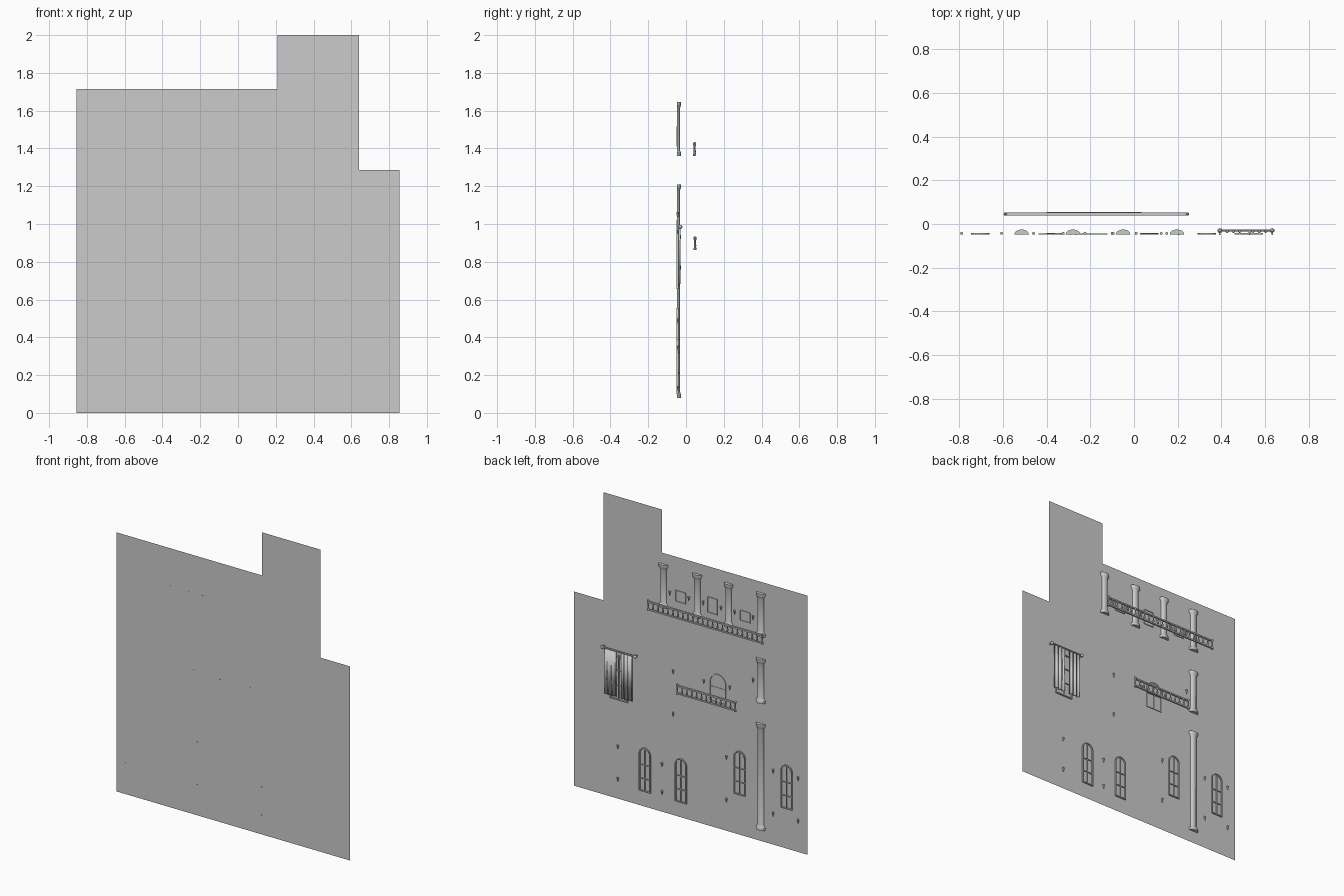
import bpy, bmesh, math
from mathutils import Matrix, Vector

if "Cube" in bpy.data.objects:
    bpy.data.objects.remove(bpy.data.objects["Cube"], do_unlink=True)

WALL = -0.05
grey = bpy.data.materials.new("plain_grey")
grey.use_nodes = True
grey.diffuse_color = (0.6, 0.6, 0.6, 1)
grey.node_tree.nodes["Principled BSDF"].inputs["Base Color"].default_value = (0.6, 0.6, 0.6, 1)


def finish(name, bm, smooth=False):
    bmesh.ops.recalc_face_normals(bm, faces=bm.faces)
    mesh = bpy.data.meshes.new(name)
    bm.to_mesh(mesh)
    bm.free()
    mesh.materials.append(grey)
    obj = bpy.data.objects.new(name, mesh)
    bpy.context.collection.objects.link(obj)
    if smooth:
        bpy.ops.object.select_all(action='DESELECT')
        obj.select_set(True)
        bpy.context.view_layer.objects.active = obj
        bpy.ops.object.shade_smooth_by_angle()
    return obj


def box(bm, x0, x1, y0, y1, z0, z1):
    m = Matrix.Translation(((x0 + x1) / 2, (y0 + y1) / 2, (z0 + z1) / 2))
    bmesh.ops.create_cube(bm, size=1, matrix=m @ Matrix.Diagonal((x1 - x0, y1 - y0, z1 - z0, 1)))


def lathe(bm, x, y, profile, sides=8):
    """Stack of rings from (radius, z) pairs, closed at both ends."""
    rings = [[bm.verts.new((x + r * math.cos(math.tau * i / sides),
                            y + r * math.sin(math.tau * i / sides), z))
              for i in range(sides)] for r, z in profile]
    for a, b in zip(rings, rings[1:]):
        for i in range(sides):
            j = (i + 1) % sides
            bm.faces.new((a[i], a[j], b[j], b[i]))
    bm.faces.new(rings[0])
    bm.faces.new(rings[-1])


def outline(x, half, z0, z1, arched):
    if not arched:
        return [(x - half, z0), (x + half, z0), (x + half, z1), (x - half, z1)]
    pts = [(x - half, z0), (x + half, z0)]
    for i in range(13):
        a = math.pi * i / 12
        pts.append((x + half * math.cos(a), z1 - half + half * math.sin(a)))
    return pts


def window(name, x, half, z0, z1, arched=True, bar=0.007, cross=(), mullion=True, depth=0.009):
    """Open frame with a mullion and cross bars."""
    bm = bmesh.new()
    loops = []
    for shape in (outline(x, half, z0, z1, arched),
                  outline(x, half - bar, z0 + bar, z1 - bar, arched)):
        for y in (WALL + 0.001, WALL + depth):
            loops.append([bm.verts.new((px, y, pz)) for px, pz in shape])
    n = len(loops[0])
    for a, b in ((0, 1), (1, 3), (3, 2), (2, 0)):
        for i in range(n):
            j = (i + 1) % n
            bm.faces.new((loops[a][i], loops[a][j], loops[b][j], loops[b][i]))
    y0, y1 = WALL + 0.001, WALL + depth - 0.002
    if mullion:
        box(bm, x - bar / 3, x + bar / 3, y0, y1, z0 + bar / 2, z1 - bar / 2)
    for z in cross:
        box(bm, x - half + bar / 2, x + half - bar / 2, y0, y1, z - bar / 3, z + bar / 3)
    finish(name, bm)


def column(name, x, z0, z1):
    """Half-round engaged column with stepped base and capital."""
    bm = bmesh.new()
    h = z1 - z0
    steps = [(0.033, 0), (0.033, 0.016), (0.028, 0.022), (0.022, 0.032),
             (0.022, h - 0.036), (0.026, h - 0.026), (0.033, h - 0.016), (0.033, h)]
    rings = []
    for r, z in steps:
        ring = [bm.verts.new((x + r * math.cos(math.pi * i / 8),
                              WALL + 0.003 + 0.66 * r * math.sin(math.pi * i / 8), z0 + z))
                for i in range(9)]
        rings.append(ring)
    for a, b in zip(rings, rings[1:]):
        for i in range(9):
            j = (i + 1) % 9
            bm.faces.new((a[i], a[j], b[j], b[i]))
    bm.faces.new(rings[0])
    bm.faces.new(rings[-1])
    finish(name, bm, True)


def railing(name, x0, x1, y, z, count):
    """Balustrade with turned balusters and end posts."""
    bm = bmesh.new()
    box(bm, x0, x1, y - 0.005, y + 0.005, z + 0.003, z + 0.012)
    box(bm, x0, x1, y - 0.006, y + 0.006, z + 0.054, z + 0.063)
    for i in range(1, count):
        x = x0 + (x1 - x0) * i / count
        lathe(bm, x, y, [(0.003, z + 0.012), (0.007, z + 0.024), (0.003, z + 0.038), (0.005, z + 0.054)])
    for x in (x0, x1):
        lathe(bm, x, y, [(0.008, z), (0.008, z + 0.01), (0.005, z + 0.016), (0.005, z + 0.052),
                         (0.008, z + 0.058), (0.008, z + 0.068), (0.003, z + 0.073)])
    finish(name, bm, True)


# Stepped facade sheet
bm = bmesh.new()
corners = [(-0.855, 0), (0.855, 0), (0.855, 1.285), (0.64, 1.285),
           (0.64, 2), (0.21, 2), (0.21, 1.715), (-0.855, 1.715)]
bm.faces.new([bm.verts.new((x, WALL, z)) for x, z in corners])
finish("facade_wall", bm)

# Ground floor arched windows
for i, (x, z) in enumerate([(0.334, 0.1), (0.07, 0.1), (-0.36, 0.265), (-0.704, 0.265)]):
    window(f"ground_window_{i + 1}", x, 0.042, z, z + 0.29, cross=(z + 0.085, z + 0.175))

# Balcony door and small top frames
window("balcony_door", -0.2, 0.06, 0.83, 1.02, bar=0.005, cross=(0.93,), depth=0.006)
for i, (x, z0, z1) in enumerate([(0.072, 1.42, 1.495), (-0.16, 1.41, 1.515), (-0.4, 1.42, 1.49)]):
    window(f"top_frame_{i + 1}", x, 0.038, z0, z1, arched=False, bar=0.004, mullion=False, depth=0.006)

# Engaged columns
for i, x in enumerate((0.197, -0.05, -0.28, -0.515)):
    column(f"top_column_{i + 1}", x, 1.36, 1.645)
column("middle_column", -0.515, 0.92, 1.21)
column("ground_column", -0.515, 0.08, 0.78)

# Balustrades
railing("top_railing", -0.59, 0.245, 0.046, 1.36, 23)
railing("middle_railing", -0.395, 0.03, 0.048, 0.862, 12)

# Wall lamps: a flared cup on a bracket that pierces the wall
lamps = [(x, z) for x in (-0.79, -0.607, -0.265) for z in (0.205, 0.487)]
lamps += [(0.207, 0.13), (0.207, 0.315), (0.53, 0.13), (0.53, 0.345), (0.125, 0.67),
          (0.125, 0.95), (-0.1, 0.945), (-0.29, 0.955), (-0.46, 1.05)]
lamps += [(x, 1.465) for x in (0.15, 0.01, -0.095, -0.225, -0.325, -0.46)]
bm = bmesh.new()
for x, z in lamps:
    lathe(bm, x, -0.043, [(0.002, z - 0.014), (0.004, z - 0.004), (0.007, z + 0.008), (0.007, z + 0.013)])
    box(bm, x - 0.002, x + 0.002, WALL - 0.001, -0.043, z - 0.004, z + 0.002)
finish("wall_lamps", bm)

# Curtained window
window("curtained_window", 0.525, 0.065, 0.655, 0.95, arched=False, cross=(0.75, 0.85))

# Curtain rod with end knobs and brackets
bm = bmesh.new()
turn = Matrix.Translation((0.513, -0.03, 0.985)) @ Matrix.Rotation(math.pi / 2, 4, 'Y')
bmesh.ops.create_cone(bm, cap_ends=True, segments=10, radius1=0.005, radius2=0.005, depth=0.24, matrix=turn)
for x in (0.393, 0.633):
    bmesh.ops.create_uvsphere(bm, u_segments=10, v_segments=6, radius=0.011,
                              matrix=Matrix.Translation((x, -0.03, 0.985)))
    box(bm, x - 0.003, x + 0.003, WALL, -0.03, 0.98, 0.99)
finish("curtain_rod", bm, True)

# Pair of pleated curtains
for side, x0, x1 in (("right", 0.413, 0.498), ("left", 0.53, 0.618)):
    bm = bmesh.new()
    cols = []
    for i in range(33):
        t = i / 32
        y = -0.036 + 0.005 * math.cos(t * math.tau * 3)
        x = x0 + (x1 - x0) * t
        cols.append([bm.verts.new((x, y, z)) for z in (0.682, 0.985)])
    for a, b in zip(cols, cols[1:]):
        bm.faces.new((a[0], b[0], b[1], a[1]))
    obj = finish(f"curtain_{side}", bm, True)
    cloth = obj.modifiers.new("thickness", 'SOLIDIFY')
    cloth.thickness = 0.003
